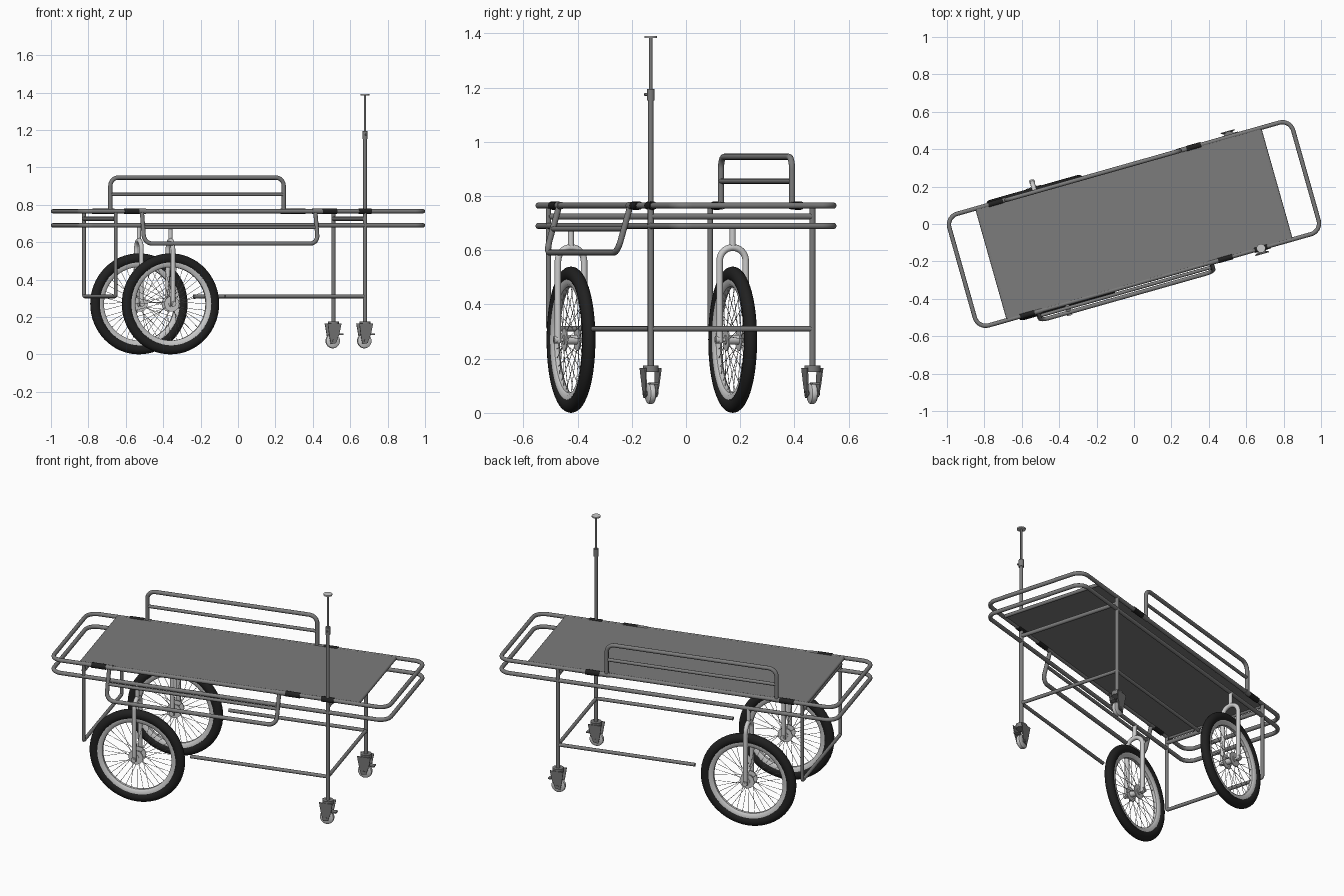
import bpy, bmesh, math
from mathutils import Vector, Matrix

if "Cube" in bpy.data.objects:
    bpy.data.objects.remove(bpy.data.objects["Cube"])

# Built in a local frame (x along the stretcher), turned to its final heading at the end
HEADING = math.radians(15.8)
L, W = 0.955, 0.31
TOP, LOW, MID, BAR = 0.765, 0.69, 0.725, 0.31
TUBE = 0.0115
LEG_X, FRAME_X, WHEEL_X = 0.618, -0.768, -0.463


def material(name, c):
    m = bpy.data.materials.new(name)
    m.diffuse_color = (c, c, c, 1)
    m.use_nodes = True
    m.node_tree.nodes["Principled BSDF"].inputs["Base Color"].default_value = m.diffuse_color
    return m


BLACK = material("black_rubber", 0.015)
STEEL = material("light_steel", 0.6)
GREY = material("dark_grey", 0.2)


def finish(ob, mat=GREY, smooth=True):
    ob.data.materials.append(mat)
    if smooth:
        bpy.ops.object.select_all(action='DESELECT')
        ob.select_set(True)
        bpy.context.view_layer.objects.active = ob
        bpy.ops.object.shade_smooth_by_angle(angle=math.radians(40))
    return ob


def from_bmesh(name, bm, mat=GREY, smooth=True):
    bmesh.ops.recalc_face_normals(bm, faces=bm.faces)
    me = bpy.data.meshes.new(name)
    bm.to_mesh(me)
    bm.free()
    ob = bpy.data.objects.new(name, me)
    bpy.context.collection.objects.link(ob)
    return finish(ob, mat, smooth)


def fillet(pts, radius, closed, steps=8):
    pts = [Vector(p) for p in pts]
    out, n = [], len(pts)
    for i, p in enumerate(pts):
        if not closed and i in (0, n - 1):
            out.append(p)
            continue
        a = (pts[i - 1] - p).normalized()
        b = (pts[(i + 1) % n] - p).normalized()
        half = a.angle(b) / 2
        centre = p + (a + b).normalized() * radius / math.sin(half)
        s = (p + a * radius / math.tan(half) - centre).normalized()
        e = (p + b * radius / math.tan(half) - centre).normalized()
        for k in range(steps + 1):
            out.append(centre + s.slerp(e, k / steps).normalized() * radius)
    return out


def tube(name, pts, r=TUBE, radius=0.0, closed=False, mat=GREY):
    pts = fillet(pts, radius, closed) if radius else [Vector(p) for p in pts]
    cu = bpy.data.curves.new(name, 'CURVE')
    cu.dimensions = '3D'
    cu.bevel_depth, cu.bevel_resolution, cu.use_fill_caps = r, 4, True
    sp = cu.splines.new('POLY')
    sp.points.add(len(pts) - 1)
    for q, p in zip(sp.points, pts):
        q.co = (*p, 1)
    sp.use_cyclic_u = closed
    ob = bpy.data.objects.new(name, cu)
    bpy.context.collection.objects.link(ob)
    bpy.ops.object.select_all(action='DESELECT')
    ob.select_set(True)
    bpy.context.view_layer.objects.active = ob
    bpy.ops.object.convert(target='MESH')
    return finish(bpy.context.object, mat)


def box(name, centre, size, mat=GREY):
    bm = bmesh.new()
    bmesh.ops.create_cube(bm, size=1, matrix=Matrix.Translation(centre) @ Matrix.Diagonal((*size, 1)))
    return from_bmesh(name, bm, mat, False)


def lathe_y(name, profile, centre, mat, n=48):
    # closed (radius, y) profile spun about the y axis
    bm = bmesh.new()
    c = Vector(centre)
    rings = [[bm.verts.new(c + Vector((r * math.cos(t), y, r * math.sin(t)))) for r, y in profile]
             for t in (2 * math.pi * i / n for i in range(n))]
    m = len(profile)
    for i in range(n):
        a, b = rings[i], rings[(i + 1) % n]
        for j in range(m):
            bm.faces.new((a[j], a[(j + 1) % m], b[(j + 1) % m], b[j]))
    return from_bmesh(name, bm, mat)


# Deck and the two rounded frame loops
box("deck", (0, 0, TOP + 0.004), (1.57, 2 * W - 0.012, 0.01))
for name, z in (("upper_frame", TOP), ("lower_frame", LOW)):
    tube(name, [(-L, -W, z), (L, -W, z), (L, W, z), (-L, W, z)], radius=0.06, closed=True)
for x in (-0.785, 0.785):
    tube("deck_end_bar", [(x, -W, TOP), (x, W, TOP)], 0.01)
for x in (FRAME_X, LEG_X):
    tube("cross_tube", [(x, -W, MID), (x, W, MID)])

# U-shaped stand at the wheel end
tube("rear_stand", [(FRAME_X, -W, TOP), (FRAME_X, -W, BAR), (FRAME_X, W, BAR), (FRAME_X, W, TOP)],
     0.01, radius=0.012)

# Raised side rail at the back, lowered side rail at the front
for side, name, dy, dz in ((1, "raised_rail", 0, 0.18), (-1, "lowered_rail", -0.05, -0.173)):
    y, x0, x1 = side * W, -0.622, 0.342
    tube(name, [(x0, y, TOP), (x0, y + dy, TOP + dz), (x1, y + dy, TOP + dz), (x1, y, TOP)], radius=0.045)
    tube(name + "_middle_bar", [(x0, y + dy / 2, TOP + dz / 2), (x1, y + dy / 2, TOP + dz / 2)], 0.0095)
    for xa, xb, xc in ((-0.72, -0.64, -0.60), (0.46, 0.38, 0.325)):
        tube("rail_clamp", [(xa, y, TOP), (xb, y, TOP)], 0.0155, mat=BLACK)
        tube("rail_foot", [(xb, y, TOP), (xc, y, TOP)], 0.014)

# Caster legs, low bars and casters
tube("leg_cross_bar", [(LEG_X, -W, BAR), (LEG_X, W, BAR)], 0.01)
for y in (-W, W):
    tube("low_side_bar", [(-0.16, y, BAR), (LEG_X, y, BAR)], 0.01)
    tube("caster_leg", [(LEG_X, y, 0.16), (LEG_X, y, TOP)])
    tube("caster_head", [(LEG_X, y, 0.15), (LEG_X, y, 0.175)], 0.03)
    cx, cz = LEG_X - 0.004, 0.072
    lathe_y("caster_wheel", [(0.008, -0.013), (0.032, -0.013), (0.038, -0.009), (0.04, 0),
                             (0.038, 0.009), (0.032, 0.013), (0.008, 0.013)], (cx, y, cz), STEEL, 32)
    tube("caster_axle", [(cx, y - 0.028, cz), (cx, y + 0.028, cz)], 0.008)
    for s in (-1, 1):
        # tapered fork plate
        bm = bmesh.new()
        vs = [bm.verts.new((LEG_X + px, y + s * (0.018 + 0.08 * (pz - 0.055)), pz)) for px, pz in
              ((-0.04, 0.165), (0.036, 0.165), (0.026, 0.11), (0.008, 0.06), (-0.02, 0.055), (-0.03, 0.1))]
        f = bm.faces.new(vs)
        ext = bmesh.ops.extrude_face_region(bm, geom=[f])
        bmesh.ops.translate(bm, vec=(0, s * 0.005, 0),
                            verts=[v for v in ext['geom'] if isinstance(v, bmesh.types.BMVert)])
        from_bmesh("caster_fork_plate", bm, GREY, False)
    box("caster_brake_pedal", (LEG_X + 0.036, y, 0.108), (0.03, 0.03, 0.007))

# Drip pole above the front caster leg
px, py = LEG_X, -W
tube("pole_clamp", [(px - 0.035, py, TOP), (px + 0.035, py, TOP)], 0.0155, mat=BLACK)
tube("pole_lower", [(px, py, TOP), (px, py, 1.17)], 0.01)
tube("pole_collar", [(px, py, 1.152), (px, py, 1.195)], 0.0145)
tube("pole_knob", [(px, py, 1.175), (px, py - 0.024, 1.175)], 0.005)
tube("pole_upper", [(px, py, 1.17), (px, py, 1.385)], 0.006)
tube("pole_top_disc", [(px, py, 1.383), (px, py, 1.391)], 0.024, mat=STEEL)

# Large spoked wheels with forks
R = 0.27
TIRE = [(R - 0.028 + 0.028 * math.cos(a), 0.024 * math.sin(a)) for a in
        (2 * math.pi * k / 16 for k in range(16))]
RIM = [(0.222, -0.017), (0.205, -0.016), (0.196, -0.008), (0.196, 0.008), (0.205, 0.016), (0.222, 0.017)]
for y in (-W, W):
    c = Vector((WHEEL_X, y, R))
    lathe_y("tire", TIRE, c, BLACK, 64)
    lathe_y("rim", RIM, c, STEEL, 64)
    tube("hub", [c - Vector((0, 0.03, 0)), c + Vector((0, 0.03, 0))], 0.018, mat=STEEL)
    tube("axle", [c - Vector((0, 0.068, 0)), c + Vector((0, 0.068, 0))], 0.007, mat=STEEL)
    for s in (-1, 1):
        tube("hub_flange", [c + Vector((0, s * 0.022, 0)), c + Vector((0, s * 0.027, 0))], 0.042, mat=STEEL)
        tube("axle_nut", [c + Vector((0, s * 0.05, 0)), c + Vector((0, s * 0.066, 0))], 0.014, mat=STEEL)
    # slightly crossed spokes, joined into one mesh
    bm = bmesh.new()
    for i in range(36):
        a = 2 * math.pi * i / 36
        b = a + (0.3 if i % 4 < 2 else -0.3)
        s = 1 if i % 2 else -1
        p = c + Vector((0.037 * math.cos(b), s * 0.024, 0.037 * math.sin(b)))
        q = c + Vector((0.2 * math.cos(a), 0, 0.2 * math.sin(a)))
        d = q - p
        bmesh.ops.create_cone(bm, segments=6, radius1=0.0012, radius2=0.0012, depth=d.length,
                              matrix=Matrix.Translation((p + q) / 2) @ d.to_track_quat('Z', 'Y').to_matrix().to_4x4())
    from_bmesh("spokes", bm, STEEL)
    tube("fork", [(c.x, y - 0.05, R - 0.012), (c.x, y - 0.05, 0.61), (c.x, y + 0.05, 0.61), (c.x, y + 0.05, R - 0.012)],
         0.0125, radius=0.049, mat=STEEL)
    tube("fork_stem", [(c.x, y, 0.605), (c.x, y, LOW)], 0.0115, mat=STEEL)

# Turn the whole stretcher to its heading
turn = Matrix.Rotation(HEADING, 4, 'Z')
for ob in bpy.context.scene.objects:
    ob.data.transform(turn)
